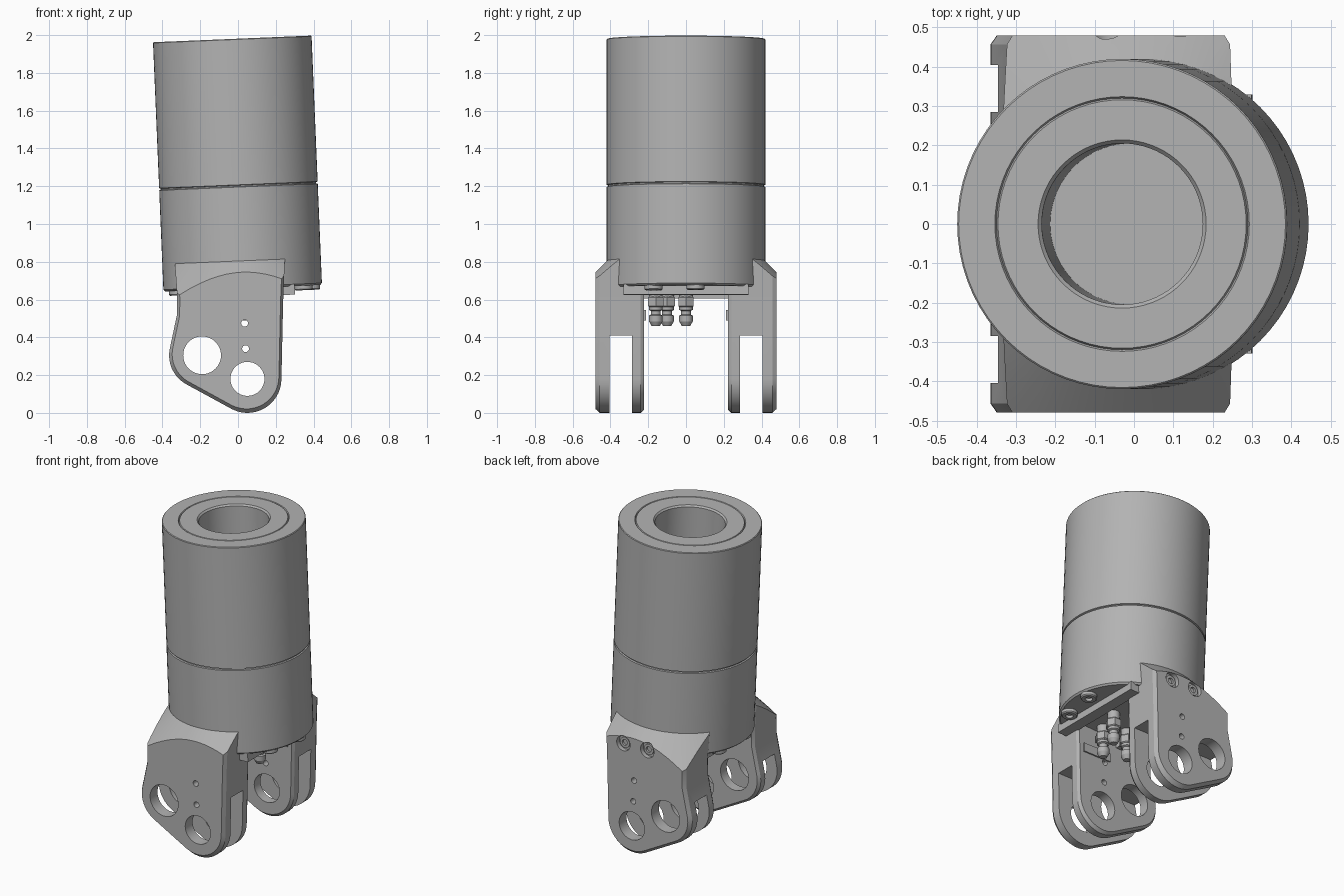
import bpy, bmesh, math
from mathutils import Matrix

if "Cube" in bpy.data.objects:
    bpy.data.objects.remove(bpy.data.objects["Cube"])

steel = bpy.data.materials.new("steel_grey")
steel.diffuse_color = (0.45, 0.45, 0.45, 1)
steel.use_nodes = True
steel.node_tree.nodes["Principled BSDF"].inputs["Base Color"].default_value = steel.diffuse_color

# Everything on the barrel uses a slightly leaning axis
TILT = Matrix.Translation((0.025, 0, 0.66)) @ Matrix.Rotation(math.radians(-2.4), 4, 'Y')


def finish(name, bm, matrix=None):
    bmesh.ops.remove_doubles(bm, verts=bm.verts, dist=1e-5)
    if matrix is not None:
        bm.transform(matrix)
    bmesh.ops.recalc_face_normals(bm, faces=bm.faces)
    me = bpy.data.meshes.new(name)
    bm.to_mesh(me)
    bm.free()
    me.materials.append(steel)
    ob = bpy.data.objects.new(name, me)
    bpy.context.collection.objects.link(ob)
    return ob


def lathe(name, profile, seg=64, matrix=None):
    """Revolve (radius, height) points about z."""
    bm = bmesh.new()
    vs = [bm.verts.new((r, 0, z)) for r, z in profile]
    es = [bm.edges.new(p) for p in zip(vs, vs[1:])]
    bmesh.ops.spin(bm, geom=vs + es, cent=(0, 0, 0), axis=(0, 0, 1),
                   angle=2 * math.pi, steps=seg, use_duplicate=False)
    return finish(name, bm, matrix)


def box(name, x, y, z, matrix=None):
    bm = bmesh.new()
    bmesh.ops.create_cube(bm, size=1)
    lo, hi = zip(x, y, z)
    for v in bm.verts:
        v.co = [a + (b - a) * (c + 0.5) for a, b, c in zip(lo, hi, v.co)]
    return finish(name, bm, matrix)


def y_pin(x, z, r, y0, y1, seg=40):
    """Cylinder cutter lying along y."""
    m = Matrix.Translation((x, 0, z)) @ Matrix.Rotation(math.radians(-90), 4, 'X')
    return lathe("cutter", [(0, y0), (r, y0), (r, y1), (0, y1)], seg, m)


def boolean(ob, cutter, op='DIFFERENCE'):
    mod = ob.modifiers.new("cut", 'BOOLEAN')
    mod.operation, mod.object, mod.solver = op, cutter, 'EXACT'
    bpy.context.view_layer.objects.active = ob
    bpy.ops.object.modifier_apply(modifier=mod.name)
    bpy.data.objects.remove(cutter, do_unlink=True)


# Barrel with seam groove, ringed top and blind bore
lathe("barrel", [(0, 0), (0.41, 0), (0.42, 0.01), (0.42, 0.536), (0.412, 0.539),
                 (0.412, 0.545), (0.42, 0.548), (0.42, 1.317), (0.416, 1.321),
                 (0.324, 1.321), (0.32, 1.314), (0.316, 1.321), (0.214, 1.321),
                 (0.205, 1.311), (0.205, 0.8), (0, 0.8)], 72, TILT)


# Clevis outline in x, z: two rounded eyes and a straight neck
def arc(cx, cz, r, a0, a1, n):
    return [(cx + r * math.cos(math.radians(a0 + (a1 - a0) * i / n)),
             cz + r * math.sin(math.radians(a0 + (a1 - a0) * i / n))) for i in range(n + 1)]


outline = ([(-0.34, 0.86), (-0.322, 0.62), (-0.323, 0.52)]
           + arc(-0.19, 0.305, 0.175, 165, 243.4, 10)
           + arc(0.05, 0.18, 0.18, 243.4, 360, 14)
           + [(0.237, 0.5), (0.24, 0.62), (0.25, 0.86)])


def clevis(name, side):
    bm = bmesh.new()
    rings = []
    for y, s in ((0.48, 0.95), (0.457, 1), (0.24, 1), (0.222, 0.96)):
        rings.append([bm.verts.new((-0.04 + (x + 0.04) * s, side * y, 0.42 + (z - 0.42) * s
                                    if y < 0.3 or s < 1 else z)) for x, z in outline])
    n = len(outline)
    for a, b in zip(rings, rings[1:]):
        for i in range(n):
            j = (i + 1) % n
            bm.faces.new((a[i], a[j], b[j], b[i]))
    bm.faces.new(rings[0])
    bm.faces.new(rings[-1])
    ob = finish(name, bm)
    # conical shoulder that runs into the barrel
    cone = lathe("cutter", [(0, -0.9), (1.265, -0.9), (1.265, -0.7), (0.42, 0.145),
                            (0, 0.145)], 72, TILT)
    boolean(ob, cone, 'INTERSECT')
    # fork slot, pin holes and small drillings
    boolean(ob, box("cutter", (-0.6, 0.6), sorted((side * 0.405, side * 0.285)), (-0.1, 0.41)))
    for x, z, r in ((-0.19, 0.305, 0.1), (0.05, 0.18, 0.09), (0.035, 0.475, 0.018), (0.04, 0.34, 0.018)):
        boolean(ob, y_pin(x, z, r, *sorted((side * 0.1, side * 0.6))))
    return ob


clevis("front_clevis", -1)
back = clevis("back_clevis", 1)

# Counterbored ports on the back shoulder
for x in (-0.06, 0.11):
    boolean(back, y_pin(x, 0.695, 0.048, 0.452, 0.6))
    m = Matrix.Translation((x, 0, 0.695)) @ Matrix.Rotation(math.radians(-90), 4, 'X')
    lathe("port_ring", [(0.018, 0.44), (0.018, 0.466), (0.034, 0.466), (0.034, 0.44)], 24, m)

# Small ribs inside the clevises
for side in (-1, 1):
    box("inner_rib", (0.0, 0.2), sorted((side * 0.24, side * 0.213)), (0.49, 0.545))

# Underside bridge and cross bar
box("bridge", (-0.3, -0.05), (-0.26, 0.26), (0.605, 0.75))
box("cross_bar", (0.205, 0.275), (-0.33, 0.33), (-0.045, 0.01), TILT)

# Bolt bosses around the underside
for i, a in enumerate((-28, 8, 160, 200)):
    a = math.radians(a)
    m = TILT @ Matrix.Translation((0.365 * math.cos(a), 0.365 * math.sin(a), 0))
    lathe("bolt_boss", [(0, -0.006), (0.022, -0.006), (0.022, -0.024), (0.042, -0.024),
                        (0.048, -0.018), (0.048, 0.01)], 24, m)

# Hose fittings hanging from the underside
for x, y in ((0.1, -0.16), (-0.03, -0.1), (0.155, 0.0)):
    m = Matrix.Translation((x, y, 0))
    lathe("fitting_nut", [(0, 0.56), (0.04, 0.56), (0.047, 0.566), (0.047, 0.61),
                          (0.04, 0.618), (0, 0.618)], 6, m)
    lathe("fitting_stem", [(0, 0.46), (0.022, 0.46), (0.036, 0.485), (0.036, 0.515),
                           (0.026, 0.52), (0.026, 0.54), (0.036, 0.545), (0.036, 0.68),
                           (0, 0.68)], 20, m)

# Smooth round surfaces, keep edges crisp
bpy.ops.object.select_all(action='SELECT')
bpy.context.view_layer.objects.active = back
bpy.ops.object.shade_smooth_by_angle(angle=math.radians(28))
